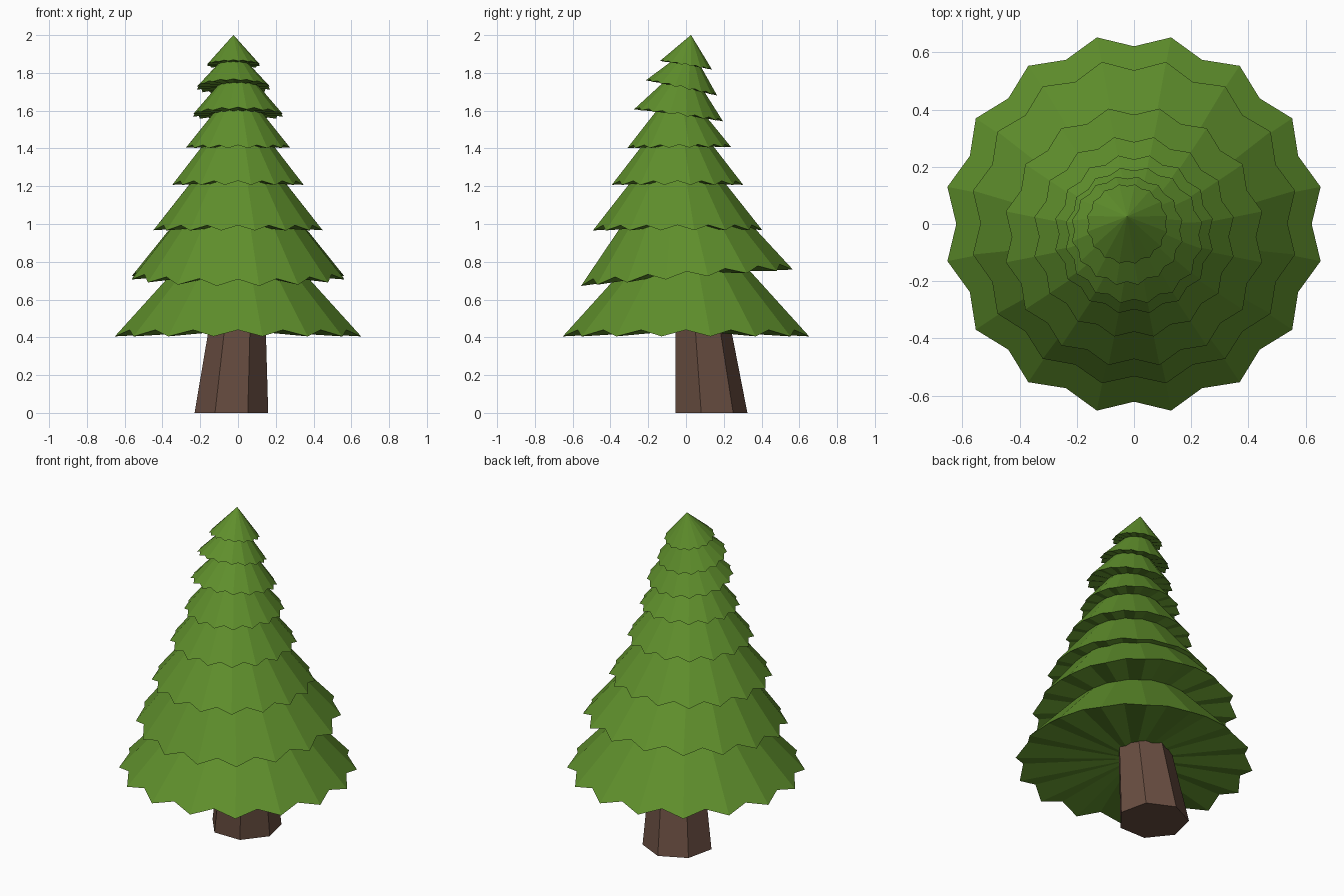
import bpy, bmesh
from math import sin, cos, pi, atan
from mathutils import Matrix

if "Cube" in bpy.data.objects:
    bpy.data.objects.remove(bpy.data.objects["Cube"])


def material(name, rgb):
    m = bpy.data.materials.new(name)
    m.diffuse_color = (*rgb, 1)
    m.use_nodes = True
    m.node_tree.nodes["Principled BSDF"].inputs["Base Color"].default_value = m.diffuse_color
    return m


def make_object(name, bm, mat):
    bmesh.ops.recalc_face_normals(bm, faces=bm.faces[:])
    me = bpy.data.meshes.new(name)
    bm.to_mesh(me)
    bm.free()
    me.materials.append(mat)
    ob = bpy.data.objects.new(name, me)
    bpy.context.collection.objects.link(ob)
    return ob


green = material("needles", (0.115, 0.275, 0.025))
brown = material("bark", (0.14, 0.075, 0.053))

SIDES = 16
FLAT = cos(pi / SIDES)


def foliage_tier(name, half, height, centre, tilt):
    """Sixteen-sided cone with a notch cut into each lower edge."""
    radius = half / FLAT
    notch_r = radius * 0.934
    notch_z = height * (1 - notch_r / half)
    bm = bmesh.new()
    apex = bm.verts.new((0, 0, height))
    under = bm.verts.new((0, 0, notch_z))
    rim = []
    for i in range(SIDES * 2):
        a = pi * i / SIDES
        r, z = (radius, 0) if i % 2 else (notch_r, notch_z)
        rim.append(bm.verts.new((r * cos(a), r * sin(a), z)))
    for i, v in enumerate(rim):
        w = rim[(i + 1) % len(rim)]
        bm.faces.new((v, w, apex))
        bm.faces.new((w, v, under))
    ob = make_object(name, bm, green)
    ob.matrix_world = Matrix.Translation(centre) @ Matrix.Rotation(atan(tilt), 4, 'X')


# Foliage, bottom to top: half width, height, rim centre, slope along y
tiers = [
    (0.652, 0.72, (0, 0, 0.405), 0),
    (0.563, 0.71, (0, 0.005, 0.715), 0.077),
    (0.448, 0.57, (0, -0.045, 0.967), 0.003),
    (0.348, 0.45, (0, -0.045, 1.207), 0),
    (0.275, 0.345, (0, -0.036, 1.404), 0.01),
    (0.238, 0.285, (0, -0.04, 1.575), -0.134),
    (0.193, 0.22, (-0.024, -0.024, 1.72), -0.213),
    (0.14, 0.163, (-0.024, 0, 1.84), -0.165),
]
for n, t in enumerate(tiers, 1):
    foliage_tier(f"foliage_tier_{n}", *t)

# Leaning seven-sided trunk, flat side to the front
bm = bmesh.new()
rings = []
for r, cx, cy, z in ((0.2, -0.035, 0.125, 0), (0.139, 0.007, 0.069, 0.6)):
    rings.append([bm.verts.new((cx + r * cos(pi / 2 + 2 * pi * i / 7),
                                cy + r * sin(pi / 2 + 2 * pi * i / 7), z))
                  for i in range(7)])
lo, hi = rings
for i in range(7):
    j = (i + 1) % 7
    bm.faces.new((lo[i], lo[j], hi[j], hi[i]))
bm.faces.new(lo[::-1])
bm.faces.new(hi)
make_object("trunk", bm, brown)
